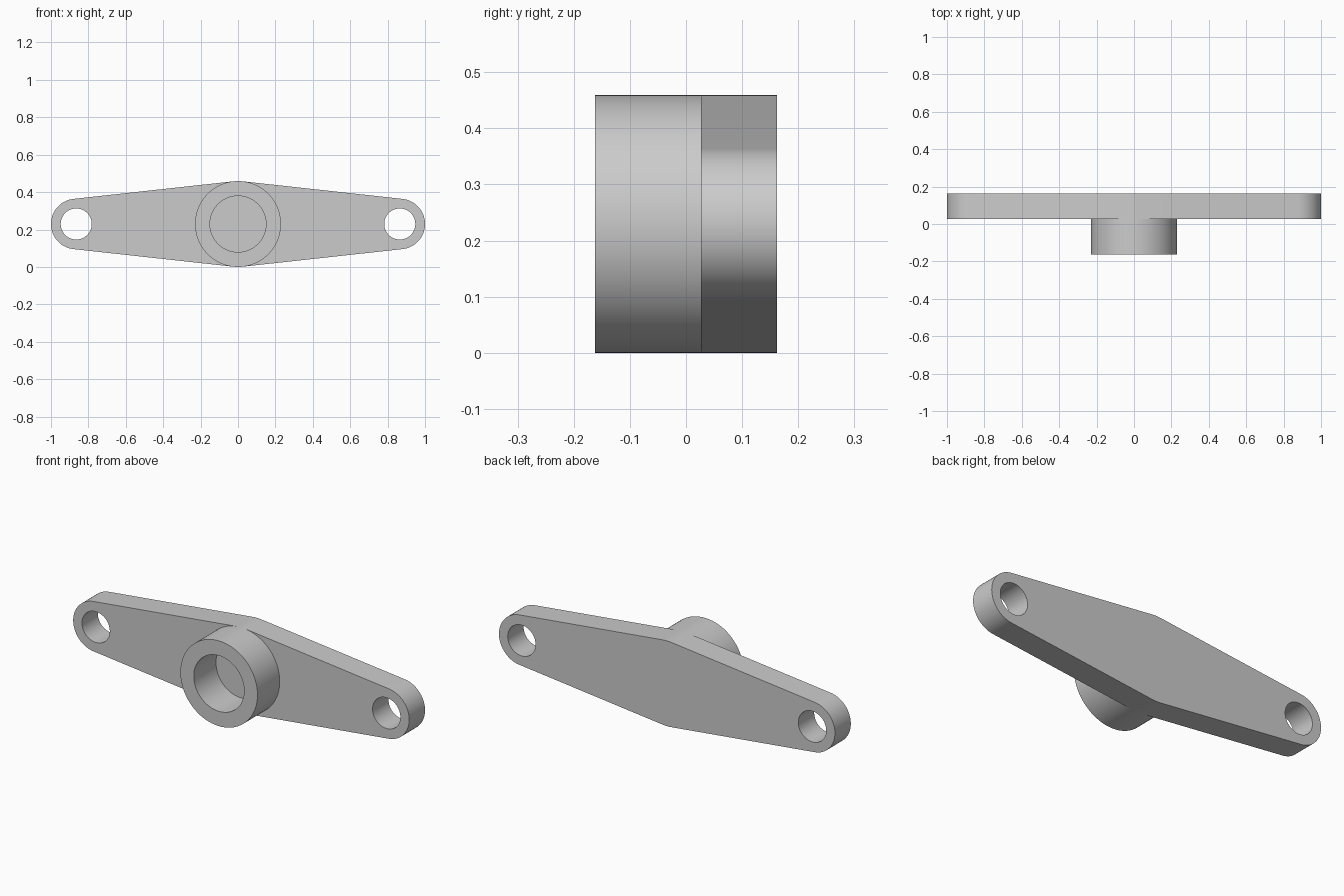
import bpy, bmesh
from math import sin, cos, pi, asin

if "Cube" in bpy.data.objects:
    bpy.data.objects.remove(bpy.data.objects["Cube"])

ZC = 0.2295                      # height of the centre line
BOSS_R, BORE_R = 0.2295, 0.15
TIP_R, HOLE_R, TIP_X = 0.135, 0.083, 0.865
FRONT, FACE, BACK = -0.162, 0.027, 0.162


def arc(cx, r, a0, a1, n):
    return [(cx + r * cos(a0 + (a1 - a0) * i / n), ZC + r * sin(a0 + (a1 - a0) * i / n))
            for i in range(n + 1)]


def finish(bm, name):
    bmesh.ops.recalc_face_normals(bm, faces=bm.faces)
    mesh = bpy.data.meshes.new(name)
    bm.to_mesh(mesh)
    bm.free()
    ob = bpy.data.objects.new(name, mesh)
    bpy.context.collection.objects.link(ob)
    bpy.ops.object.select_all(action='DESELECT')
    ob.select_set(True)
    bpy.context.view_layer.objects.active = ob
    bpy.ops.object.shade_smooth_by_angle(angle=pi / 6)
    return ob


# Flange plate: straight sides tangent to the centre and tip arcs, two bolt holes
t = asin((BOSS_R - TIP_R) / TIP_X)
q = pi / 2
outline = (arc(TIP_X, TIP_R, -q + t, q - t, 40) + arc(0, BOSS_R, q - t, q + t, 4)
           + arc(-TIP_X, TIP_R, q + t, 3 * q - t, 40) + arc(0, BOSS_R, 3 * q - t, 3 * q + t, 4))
holes = [arc(s * TIP_X, HOLE_R, 0, 2 * pi, 48)[:-1] for s in (-1, 1)]
bm = bmesh.new()
for loop in [outline] + holes:
    vs = [bm.verts.new((x, FACE, z)) for x, z in loop]
    for a, b in zip(vs, vs[1:] + vs[:1]):
        bm.edges.new((a, b))
bmesh.ops.triangle_fill(bm, edges=bm.edges[:], use_beauty=True, normal=(0, -1, 0))
ext = bmesh.ops.extrude_face_region(bm, geom=bm.faces[:], use_keep_orig=True)
new = [g for g in ext["geom"] if isinstance(g, bmesh.types.BMVert)]
bmesh.ops.translate(bm, verts=new, vec=(0, BACK - FACE, 0))
finish(bm, "flange_plate")

# Boss: tube standing on the plate's front face, which closes the blind bore
bm = bmesh.new()
profile = [(BOSS_R, FACE), (BOSS_R, FRONT), (BORE_R, FRONT), (BORE_R, FACE)]
vs = [bm.verts.new((r, y, ZC)) for r, y in profile]
es = [bm.edges.new(p) for p in zip(vs, vs[1:])]
bmesh.ops.spin(bm, geom=vs + es, cent=(0, 0, ZC), axis=(0, 1, 0), angle=2 * pi, steps=96)
bmesh.ops.remove_doubles(bm, verts=bm.verts, dist=1e-5)
finish(bm, "bored_boss")
